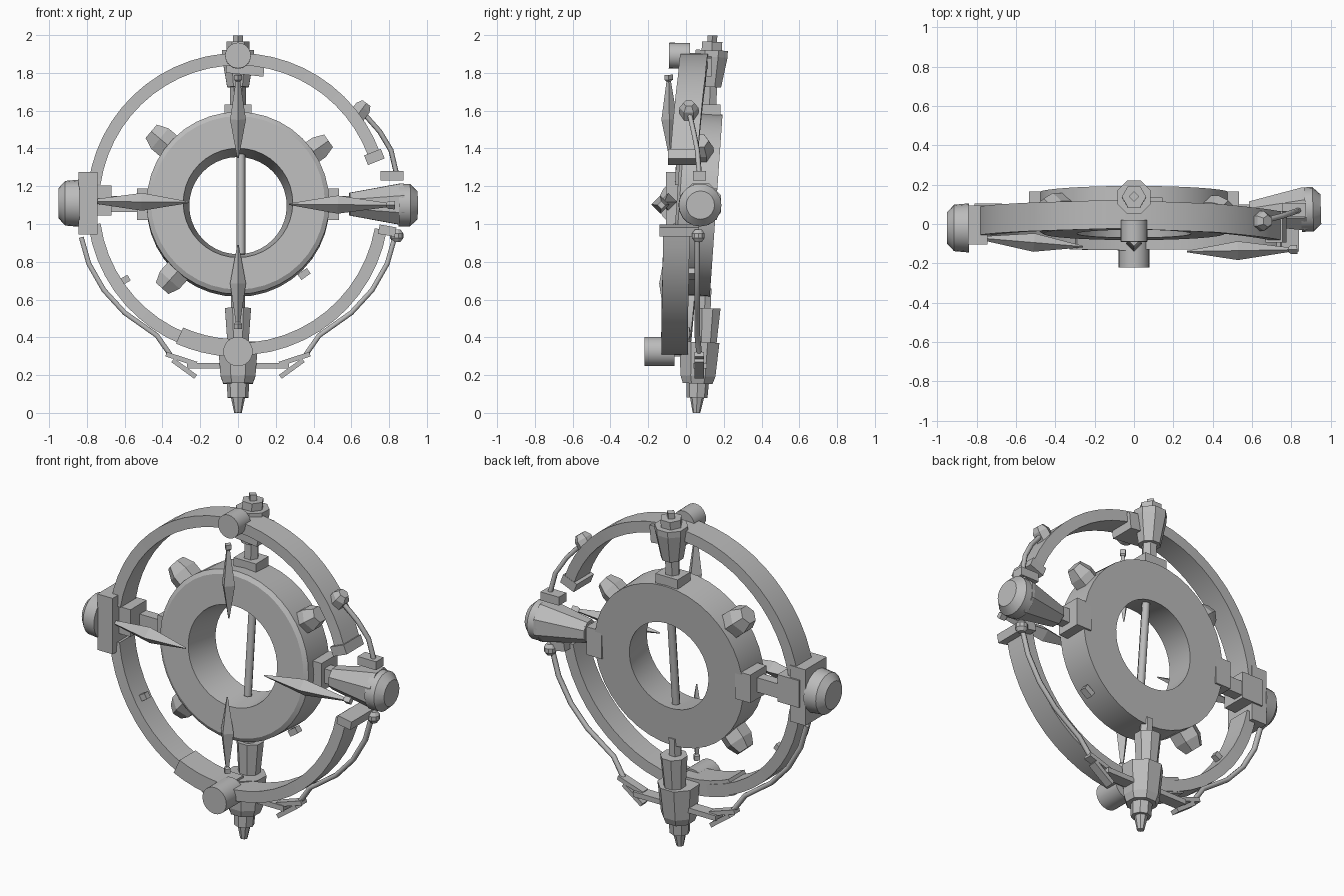
import bpy, bmesh, math
from mathutils import Vector, Matrix

cube = bpy.data.objects.get("Cube")
if cube:
    bpy.data.objects.remove(cube, do_unlink=True)

grey = bpy.data.materials.new("plain_grey")
grey.use_nodes = True
grey.diffuse_color = (0.5, 0.5, 0.5, 1)
grey.node_tree.nodes["Principled BSDF"].inputs["Base Color"].default_value = (0.5, 0.5, 0.5, 1)
CZ = 1.105  # height of the ring centre


def finish(name, bm, smooth=False):
    bmesh.ops.recalc_face_normals(bm, faces=bm.faces)
    me = bpy.data.meshes.new(name)
    bm.to_mesh(me)
    bm.free()
    me.materials.append(grey)
    ob = bpy.data.objects.new(name, me)
    bpy.context.collection.objects.link(ob)
    if smooth:
        bpy.ops.object.select_all(action='DESELECT')
        ob.select_set(True)
        bpy.context.view_layer.objects.active = ob
        bpy.ops.object.shade_smooth_by_angle(angle=math.radians(25))
    return ob


def lathe(name, start, axis, profile, sides=8, phase=0.0, closed=False, smooth=False):
    """Turn (distance, radius) points about an axis; cap the ends unless closed."""
    bm = bmesh.new()
    q = Vector(axis).normalized().to_track_quat('Z', 'Y')
    rows = []
    for d, r in profile:
        rows.append([bm.verts.new(Vector(start) + q @ Vector((
            r * math.cos(phase + math.tau * i / sides),
            r * math.sin(phase + math.tau * i / sides), d))) for i in range(sides)])
    pairs = list(zip(rows, rows[1:]))
    if closed:
        pairs.append((rows[-1], rows[0]))
    else:
        bm.faces.new(rows[0])
        bm.faces.new(rows[-1])
    for a, b in pairs:
        for i in range(sides):
            j = (i + 1) % sides
            bm.faces.new((a[i], a[j], b[j], b[i]))
    return finish(name, bm, smooth)


def box(name, centre, size, turn=0.0):
    """Box turned about the y axis, positive lifting its +x end."""
    bm = bmesh.new()
    bmesh.ops.create_cube(bm, size=1, matrix=Matrix.Translation(centre)
                          @ Matrix.Rotation(-math.radians(turn), 4, 'Y')
                          @ Matrix.Diagonal((*size, 1)))
    return finish(name, bm)


def arc(name, a0, a1, r_in, r_out, ys, width, steps=24):
    """Flat band round the centre; ys are depths at evenly spaced stations."""
    bm = bmesh.new()
    rows = []
    for i in range(steps + 1):
        t = i / steps
        a = math.radians(a0 + (a1 - a0) * t)
        f = t * (len(ys) - 1)
        k = min(int(f), len(ys) - 2)
        y = ys[k] + (ys[k + 1] - ys[k]) * (f - k)
        rows.append([bm.verts.new((r * math.cos(a), y + s * width / 2, CZ + r * math.sin(a)))
                     for r, s in ((r_in, -1), (r_out, -1), (r_out, 1), (r_in, 1))])
    for a, b in zip(rows, rows[1:]):
        for i in range(4):
            j = (i + 1) % 4
            bm.faces.new((a[i], a[j], b[j], b[i]))
    bm.faces.new(rows[0])
    bm.faces.new(rows[-1])
    return finish(name, bm, True)


def tube(name, points, radius):
    cu = bpy.data.curves.new(name, 'CURVE')
    cu.dimensions = '3D'
    cu.bevel_depth = radius
    cu.bevel_resolution = 1
    cu.use_fill_caps = True
    sp = cu.splines.new('POLY')
    sp.points.add(len(points) - 1)
    for p, co in zip(sp.points, points):
        p.co = (*co, 1)
    cu.materials.append(grey)
    ob = bpy.data.objects.new(name, cu)
    bpy.context.collection.objects.link(ob)
    return ob


# Thick central ring, leaning back
tilt = math.radians(4)
back = Vector((0, math.cos(tilt), -math.sin(tilt)))
lathe("central_ring", Vector((0, 0.05, CZ)), back,
      [(-0.1, 0.29), (-0.1, 0.46), (-0.085, 0.484), (0.11, 0.484), (0.11, 0.258)],
      40, closed=True, smooth=True)

# Bolts on the rim
for name, ang, r, reach in (("upper_right_bolt", 140, 0.082, 0.6), ("upper_left_bolt", 35, 0.072, 0.585),
                            ("lower_right_bolt", 228, 0.08, 0.6)):
    a = math.radians(ang)
    d = Vector((math.cos(a), 0, math.sin(a)))
    y = 0.05 + 0.04 * math.sin(a)
    lathe(name, (0, y, CZ), d, [(0.45, r), (reach - 0.06, r), (reach, r * 0.65)], 6)
box("rim_peg", (0.35, 0.03, 0.735), (0.06, 0.04, 0.035), 35)

# Broken outer hoop
arc("upper_hoop", 20, 172, 0.735, 0.8, [-0.01, 0.03, 0.05, 0.035, 0.015], 0.145)
arc("lower_hoop", 188, 350, 0.735, 0.8, [0.005, -0.03, -0.06, -0.06, -0.05], 0.14)
arc("hoop_sleeve", 246, 272, 0.715, 0.808, [-0.055, -0.06], 0.15, 5)
box("upper_hoop_end", (0.722, -0.015, 1.355), (0.095, 0.16, 0.055), 22)
box("lower_hoop_end", (0.79, -0.035, 0.965), (0.09, 0.21, 0.05), -10)
lathe("top_knob", (0, 0.02, 1.89), (0, -1, 0.02), [(0, 0.068), (0.11, 0.068)], 24, smooth=True)
lathe("bottom_knob", (0, -0.06, 0.325), (0, -1, 0), [(0, 0.078), (0.16, 0.078)], 24, smooth=True)
box("top_bracket", (0.04, 0.06, 1.84), (0.2, 0.15, 0.1), -6)

# Upright shafts along a leaning axis
axis = Vector((0, 0.0425, 1))


def shaft(z):
    return Vector((0, 0.055 + 0.0425 * z, z))


lathe("top_tip", shaft(1.9), axis, [(0, 0.026), (0.098, 0.026)], 4)
lathe("top_nut", shaft(1.9), axis, [(0, 0.062), (0.065, 0.062)], 6)
lathe("top_housing", shaft(1.725), axis, [(0, 0.062), (0.16, 0.092), (0.195, 0.092)], 8, math.pi / 8)
lathe("top_rod", shaft(1.55), axis, [(0, 0.042), (0.2, 0.042)], 6)
box("top_foot", shaft(1.6) + Vector((0, 0, 0.005)), (0.145, 0.12, 0.055))
lathe("bottom_tip", shaft(0.0), axis, [(0, 0.02), (0.08, 0.037), (0.08, 0.055), (0.17, 0.06)], 8)
lathe("bottom_housing", shaft(0.155), axis, [(0, 0.085), (0.04, 0.1), (0.22, 0.115)], 8, math.pi / 8)
lathe("bottom_collar", shaft(0.36) + Vector((0, 0.035, 0)), axis, [(0, 0.06), (0.195, 0.075)], 8, math.pi / 8)
lathe("bottom_rod", shaft(0.54) + Vector((0, 0.02, 0)), axis, [(0, 0.037), (0.12, 0.037)], 6)
tube("inner_wire", [(0.015, 0.07, 0.84), (0.015, 0.12, 1.39)], 0.024)

# Side arms
for s, name in ((1, "left"), (-1, "right")):
    box(name + "_arm_foot", (s * 0.485, 0.09, 1.105), (0.1, 0.15, 0.165))
    box(name + "_arm_rod", (s * 0.6, 0.07, 1.105), (0.22, 0.06, 0.085))
lathe("left_housing", (0.59, 0.055, 1.105), (1, 0.08, 0),
      [(0, 0.065), (0.27, 0.118), (0.285, 0.118)], 8, math.pi / 8)
lathe("left_cap", (0.85, 0.073, 1.1), (1, 0.03, 0), [(0, 0.113), (0.06, 0.113), (0.1, 0.075)], 20, smooth=True)
box("right_arm_block", (-0.74, 0.03, 1.125), (0.14, 0.15, 0.16))
box("right_bracket", (-0.795, -0.005, 1.11), (0.1, 0.2, 0.33))
lathe("right_cap", (-0.84, -0.02, 1.11), (-1, 0, 0), [(0, 0.125), (0.075, 0.118), (0.11, 0.08)], 20, smooth=True)

# Needle-like spikes with blunt outer heads
for name, inner, outer, wide in (
        ("top_spike", (0, -0.085, 1.35), (0, -0.092, 1.79), 0.042),
        ("bottom_spike", (0, -0.1, 0.89), (0, -0.1, 0.445), 0.042),
        ("right_spike", (-0.26, -0.115, 1.115), (-0.8, -0.07, 1.12), 0.047),
        ("left_spike", (0.27, -0.14, 1.105), (0.83, -0.13, 1.1), 0.048)):
    a, b = Vector(inner), Vector(outer)
    n = (b - a).length
    lathe(name, a, b - a, [(0, 0.004), (n * 0.46, wide), (n * 0.92, 0.012),
                           (n * 0.94, 0.022), (n, 0.022)], 4)

# Thin outer cables
lathe("cable_nut", (0.65, 0.015, 1.6), (-0.6, 0, -0.8), [(-0.05, 0.03), (-0.02, 0.05), (0.04, 0.05)], 6)
tube("upper_cable", [(0.67, 0.02, 1.58), (0.75, 0.04, 1.49), (0.81, 0.06, 1.39), (0.838, 0.07, 1.27)], 0.014)
box("cable_clamp", (0.815, 0.072, 1.255), (0.12, 0.07, 0.05))
lathe("cable_ball", (0.84, 0.065, 0.905), (0, 0, 1), [(0, 0.02), (0.02, 0.035), (0.045, 0.035), (0.065, 0.02)], 10)
for s, name in ((1, "left"), (-1, "right")):
    tube(name + "_lower_cable", [(s * 0.83, 0.06, 0.93), (s * 0.79, 0.06, 0.79), (s * 0.71, 0.06, 0.65),
         (s * 0.6, 0.06, 0.53), (s * 0.43, 0.06, 0.41), (s * 0.36, 0.07, 0.31)], 0.015)
    box(name + "_upper_link", (s * 0.3, 0.07, 0.285), (0.17, 0.05, 0.025), s * 18)
    box(name + "_lower_link", (s * 0.285, 0.07, 0.235), (0.15, 0.05, 0.025), s * 36)
    box(name + "_strut", (s * 0.18, 0.075, 0.25), (0.18, 0.07, 0.03))
box("hoop_peg", (-0.605, -0.02, 0.7), (0.065, 0.035, 0.035), 30)
